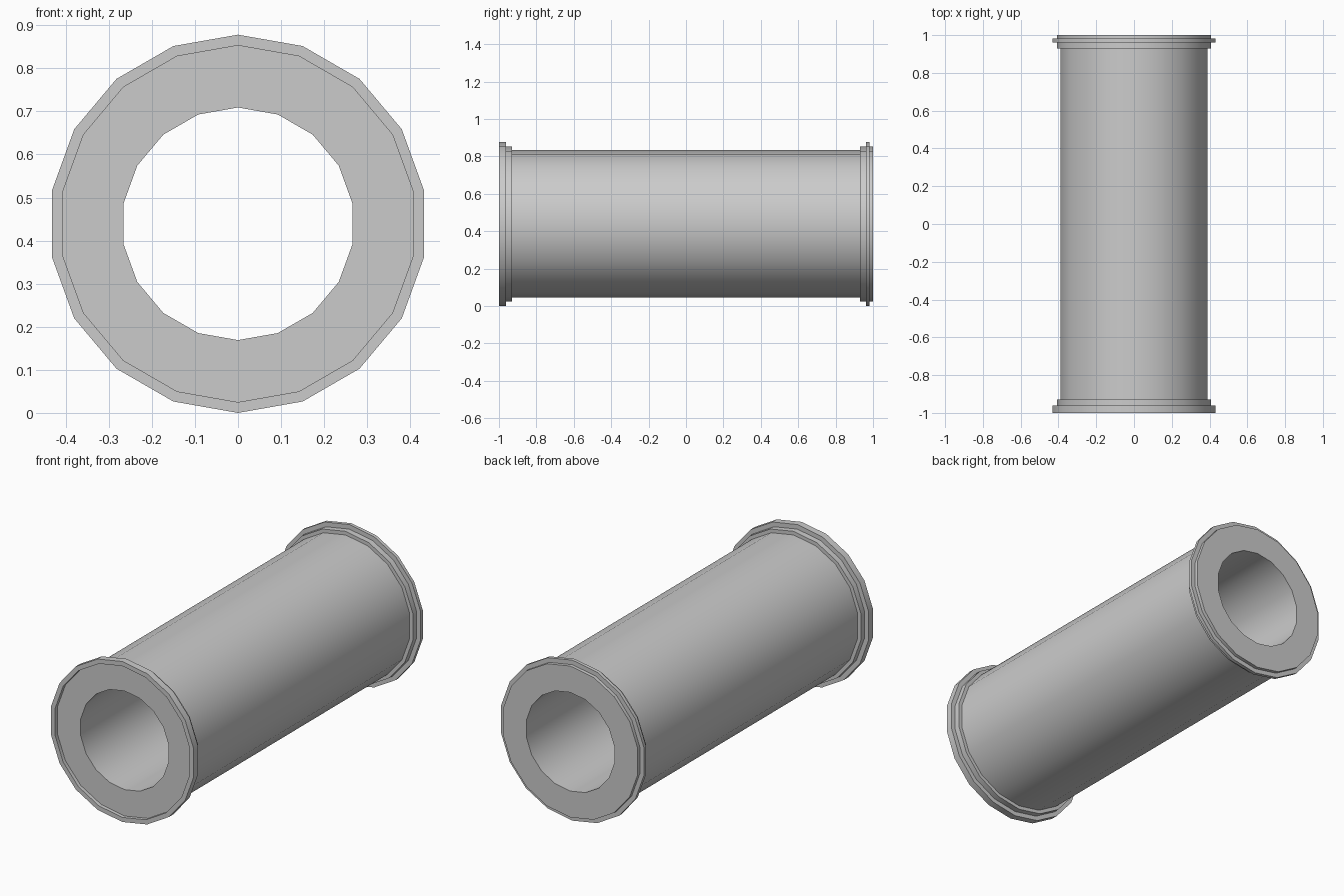
import bpy, bmesh, math

if "Cube" in bpy.data.objects:
    bpy.data.objects.remove(bpy.data.objects["Cube"])

SIDES = 18
BORE, BODY, COLLAR, RIM = 0.27, 0.394, 0.414, 0.439

# Closed lengthwise profile: (radius, y)
PROFILE = [
    (BORE, -0.98), (COLLAR, -0.98), (COLLAR, -1.0), (RIM, -1.0),    # recessed front socket
    (RIM, -0.962), (COLLAR, -0.962), (COLLAR, -0.93), (BODY, -0.93),  # front collar
    (BODY, 0.93), (COLLAR, 0.93), (COLLAR, 0.962), (RIM, 0.962),    # back collar
    (RIM, 0.981), (COLLAR, 0.981), (COLLAR, 1.0), (BORE, 1.0),      # back spigot
]


def lathe_y(name, profile, sides, z):
    """Revolve a closed profile around the y axis."""
    bm = bmesh.new()
    rings = []
    for i in range(sides):
        a = 2 * math.pi * i / sides
        rings.append([bm.verts.new((r * math.sin(a), y, r * math.cos(a)))
                      for r, y in profile])
    n = len(profile)
    for i in range(sides):
        a, b = rings[i], rings[(i + 1) % sides]
        for j in range(n):
            k = (j + 1) % n
            bm.faces.new((a[j], a[k], b[k], b[j]))
    bmesh.ops.recalc_face_normals(bm, faces=bm.faces)
    mesh = bpy.data.meshes.new(name)
    bm.to_mesh(mesh)
    bm.free()
    obj = bpy.data.objects.new(name, mesh)
    obj.location.z = z
    bpy.context.collection.objects.link(obj)
    return obj


# Pipe section, smooth around and sharp at the steps
pipe = lathe_y("pipe_section", PROFILE, SIDES, RIM)
bpy.context.view_layer.objects.active = pipe
pipe.select_set(True)
bpy.ops.object.shade_smooth_by_angle(angle=math.radians(30))
